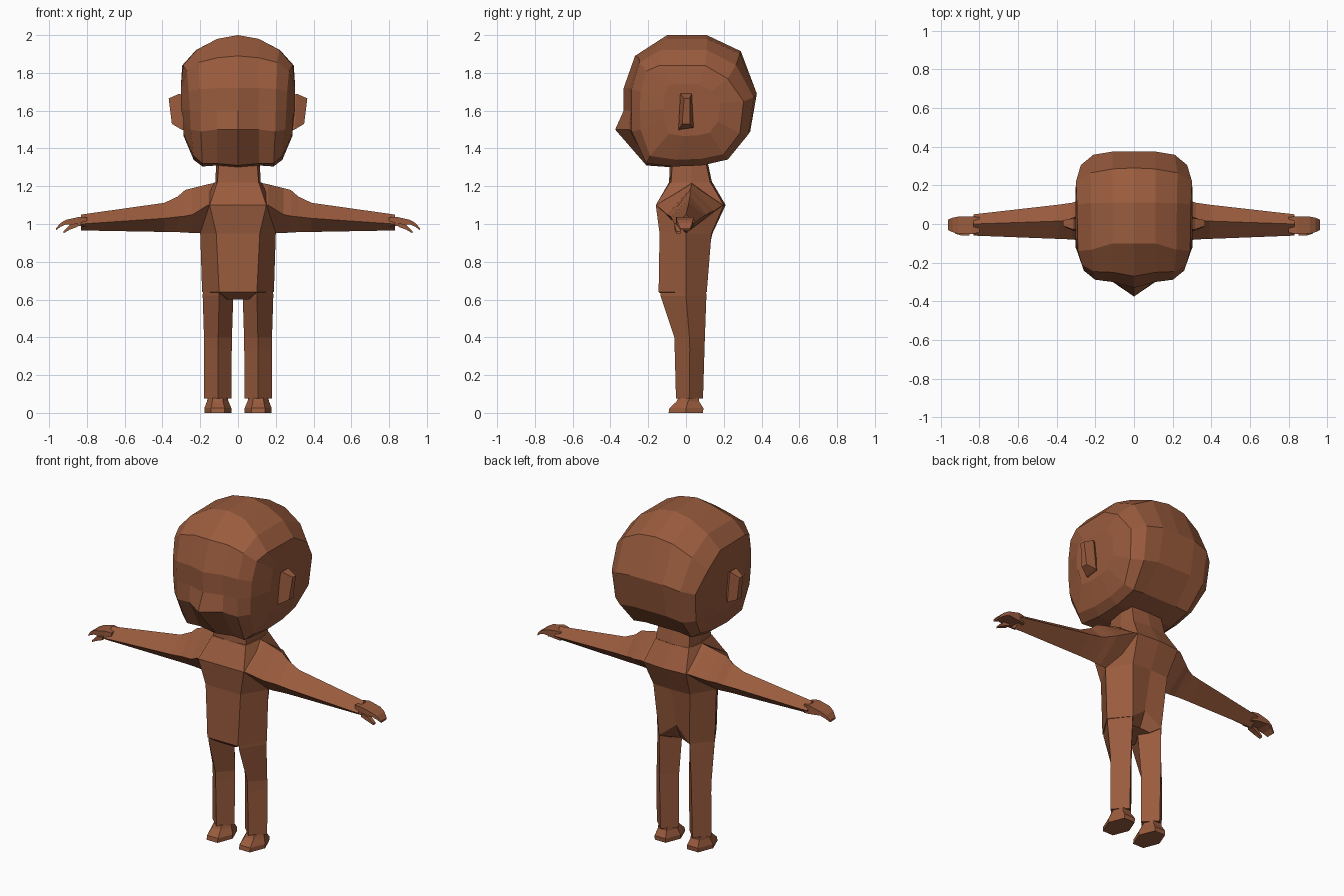
import bpy, bmesh
from mathutils import Vector

skin = bpy.data.materials.new("brown skin")
skin.diffuse_color = (0.32, 0.105, 0.047, 1)


def loft(name, rings, closed=True, cap_start=True, cap_end=True):
    """Skin rings of points on the +x side, then mirror to -x."""
    bm = bmesh.new()
    loops = [[bm.verts.new(p) for p in r] for r in rings]
    n = len(loops[0])
    for a, b in zip(loops, loops[1:]):
        for i in range(n if closed else n - 1):
            j = (i + 1) % n
            bm.faces.new((a[i], a[j], b[j], b[i]))
    if cap_start:
        bm.faces.new(loops[0])
    if cap_end:
        bm.faces.new(loops[-1])
    dup = bmesh.ops.duplicate(bm, geom=bm.verts[:] + bm.edges[:] + bm.faces[:])["geom"]
    for v in dup:
        if isinstance(v, bmesh.types.BMVert):
            v.co.x *= -1
    bmesh.ops.remove_doubles(bm, verts=bm.verts, dist=0.0005)
    bmesh.ops.recalc_face_normals(bm, faces=bm.faces)
    me = bpy.data.meshes.new(name)
    bm.to_mesh(me)
    bm.free()
    me.materials.append(skin)
    ob = bpy.data.objects.new(name, me)
    bpy.context.collection.objects.link(ob)
    return ob


# Head: profiles in y, z at the middle, near the middle and at the side rim
mid = [(-.10, 2.0), (.11, 2.0), (.29, 1.915), (.375, 1.69), (.34, 1.49), (.22, 1.35), (.08, 1.305),
       (-.07, 1.30), (-.21, 1.31), (-.375, 1.50), (-.33, 1.60), (-.33, 1.72), (-.27, 1.89)]
near = [(-.10, 1.98), (.11, 1.98), (.285, 1.90), (.375, 1.69), (.34, 1.49), (.22, 1.35), (.08, 1.315),
        (-.07, 1.31), (-.20, 1.32), (-.30, 1.50), (-.295, 1.60), (-.30, 1.72), (-.25, 1.88)]
rim = [(.29, -.14, 1.84), (.295, .10, 1.84), (.30, .22, 1.77), (.275, .305, 1.65), (.265, .285, 1.48),
       (.235, .20, 1.37), (.235, .08, 1.345), (.235, -.05, 1.34), (.235, -.19, 1.36), (.25, -.24, 1.50),
       (.255, -.245, 1.60), (.26, -.24, 1.70), (.27, -.21, 1.81)]
r0 = [Vector((0, y, z)) for y, z in mid]
r1 = [Vector((.11, y, z)) for y, z in near]
r3 = [Vector(p) for p in rim]
r2 = []
for a, b in zip(r1, r3):
    p = a.lerp(b, .55)
    c = Vector((0, .03, 1.64))
    d = p - c
    r2.append(c + Vector((d.x + .01, d.y * 1.07, d.z * 1.07)))
hub = Vector((.30, .03, 1.62))
r4 = []
for p in r3:
    q = p.lerp(hub, .45)
    q.x = .302 if q.z > 1.6 else .288
    r4.append(q)
loft("head", [r0, r1, r2, r3, r4], cap_start=False)

# Ears: thin wedges widening outwards
loft("ears", [
    [(.28, -.02, 1.67), (.28, .025, 1.67), (.27, .02, 1.51), (.27, -.04, 1.49)],
    [(.31, -.03, 1.69), (.31, .03, 1.69), (.30, .04, 1.51), (.30, -.04, 1.50)],
    [(.367, -.01, 1.665), (.367, .02, 1.665), (.35, .02, 1.53), (.35, -.02, 1.53)]])

# Neck
loft("neck", [
    [(0, -.085, 1.35), (.10, -.07, 1.35), (.115, .03, 1.35), (.10, .10, 1.35), (0, .11, 1.35)],
    [(0, -.09, 1.21), (.11, -.08, 1.21), (.12, .03, 1.21), (.11, .13, 1.21), (0, .14, 1.21)]],
    closed=False, cap_start=False, cap_end=False)

# Torso: half rings from front middle round to back middle
loft("torso", [
    [(0, -.09, 1.22), (.11, -.085, 1.22), (.125, .03, 1.22), (.11, .13, 1.22), (0, .14, 1.22)],
    [(0, -.16, 1.10), (.15, -.16, 1.10), (.20, .02, 1.10), (.14, .20, 1.10), (0, .21, 1.10)],
    [(0, -.14, .95), (.115, -.14, .95), (.20, 0, .95), (.12, .135, .95), (0, .14, .95)],
    [(0, -.145, .64), (.10, -.145, .64), (.19, 0, .64), (.10, .11, .64), (0, .09, .72)],
    [(0, -.09, .60), (.05, -.09, .60), (.09, 0, .61), (.06, .06, .62), (0, .05, .63)]],
    closed=False)


# Arms: four-sided rings given as x, top, front, bottom, back in y, z
def arm_ring(x, *pts):
    return [(x, y, z) for y, z in pts]


loft("arms", [
    arm_ring(.11, (.03, 1.22), (-.15, 1.10), (0, .95), (.20, 1.10)),
    arm_ring(.16, (.03, 1.21), (-.157, 1.10), (0, .95), (.195, 1.10)),
    arm_ring(.24, (.025, 1.19), (-.10, 1.05), (0, .952), (.15, 1.07)),
    arm_ring(.28, (.02, 1.18), (-.085, 1.042), (0, .955), (.125, 1.06)),
    arm_ring(.32, (.02, 1.145), (-.08, 1.038), (0, .957), (.11, 1.05)),
    arm_ring(.39, (.015, 1.112), (-.077, 1.03), (0, .958), (.10, 1.045)),
    arm_ring(.83, (0, 1.05), (-.06, 1.00), (-.01, .966), (.05, 1.01))])


# Hands: flattened mitten curling down, with thumb and short lower finger
def box_ring(x, y0, y1, z0, z1):
    return [(x, y0, z0), (x, y1, z0), (x, y1, z1), (x, y0, z1)]


loft("hands", [
    box_ring(.80, -.045, .035, .985, 1.035),
    box_ring(.84, -.052, .04, .99, 1.038),
    box_ring(.91, -.05, .038, .998, 1.022),
    box_ring(.94, -.042, .032, .985, 1.005),
    box_ring(.963, -.03, .022, .967, .977)])
loft("thumbs", [
    box_ring(.85, -.06, -.025, .985, 1.005),
    box_ring(.89, -.06, -.03, .97, .995),
    box_ring(.925, -.05, -.03, .95, .96)])


# Legs: diamond rings of front, outer, back and inner ridges
def leg_ring(z, xm, xi, xo, yf, ym, yb):
    return [(xm, yf, z), (xo, ym, z), (xm, yb, z), (xi, ym, z)]


loft("legs", [
    leg_ring(.67, .10, .02, .185, -.135, 0, .105),
    leg_ring(.62, .10, .025, .187, -.135, 0, .108),
    leg_ring(.40, .105, .032, .18, -.062, .018, .10),
    leg_ring(.34, .105, .033, .18, -.06, .02, .098),
    leg_ring(.075, .105, .035, .18, -.053, .017, .09)])


# Feet: ankle flaring to a six-sided sole
def foot_ring(z, x0, x1, y0, y1, ym):
    c = (x0 + x1) / 2
    w = (x1 - x0) / 4
    return [(c - w, y0, z), (c + w, y0, z), (x1, ym, z), (c + w, y1, z), (c - w, y1, z), (x0, ym, z)]


loft("feet", [
    foot_ring(.08, .055, .16, -.04, .07, .02),
    foot_ring(.06, .05, .165, -.05, .07, .01),
    foot_ring(.025, .035, .178, -.088, .092, 0),
    foot_ring(0, .035, .178, -.092, .09, 0)])
